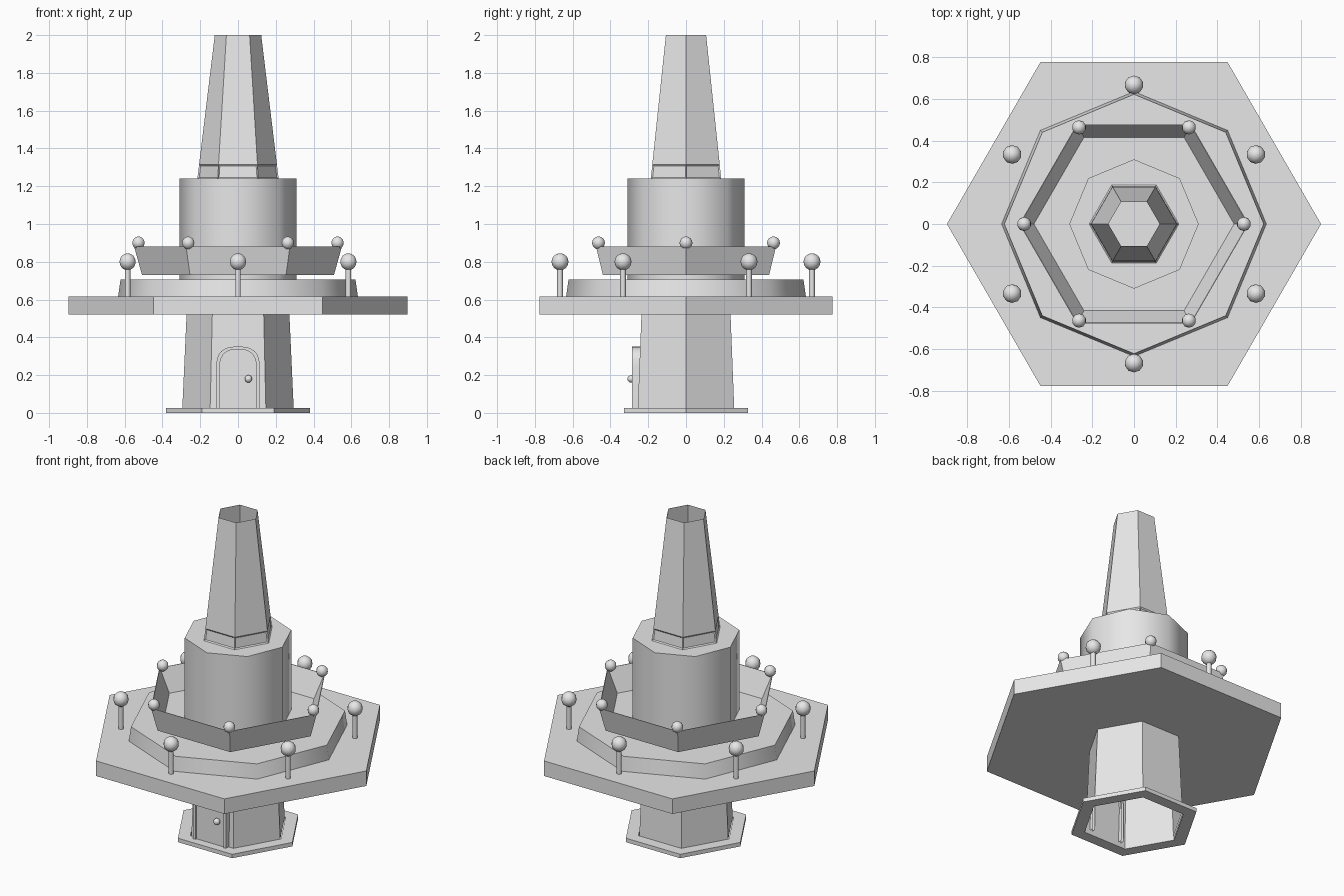
import bpy, bmesh, math

if "Cube" in bpy.data.objects:
    bpy.data.objects.remove(bpy.data.objects["Cube"])

grey = bpy.data.materials.new("stone grey")
grey.diffuse_color = (0.8, 0.8, 0.8, 1)
grey.use_nodes = True
grey.node_tree.nodes["Principled BSDF"].inputs["Base Color"].default_value = grey.diffuse_color


def finish(bm, name, smooth=None):
    """Turn a bmesh into a named, coloured object."""
    me = bpy.data.meshes.new(name)
    bm.to_mesh(me)
    bm.free()
    ob = bpy.data.objects.new(name, me)
    bpy.context.collection.objects.link(ob)
    me.materials.append(grey)
    if smooth:
        bpy.ops.object.select_all(action='DESELECT')
        ob.select_set(True)
        bpy.context.view_layer.objects.active = ob
        bpy.ops.object.shade_smooth_by_angle(angle=math.radians(smooth))
    return ob


def loft(sides, rings, cap_start=False, cap_end=False, closed=False):
    """Stack regular polygons given as (radius, z), first corner on +x."""
    bm = bmesh.new()
    loops = [[bm.verts.new((r * math.cos(math.tau * i / sides),
                            r * math.sin(math.tau * i / sides), z))
              for i in range(sides)] for r, z in rings]
    pairs = list(zip(loops, loops[1:]))
    if closed:
        pairs.append((loops[-1], loops[0]))
    for a, b in pairs:
        for i in range(sides):
            j = (i + 1) % sides
            bm.faces.new((a[i], a[j], b[j], b[i]))
    if cap_start:
        bm.faces.new(loops[0][::-1])
    if cap_end:
        bm.faces.new(loops[-1])
    return bm


def ball(name, loc, radius):
    bm = bmesh.new()
    bmesh.ops.create_uvsphere(bm, u_segments=10, v_segments=8, radius=radius)
    bmesh.ops.translate(bm, verts=bm.verts, vec=loc)
    finish(bm, name, 60)


# Open foot ring and hollow lower tower
finish(loft(6, [(.3, 0), (.38, 0), (.38, .025), (.3, .025)], closed=True), "foot_ring")
finish(loft(6, [(.295, .02), (.272, .525)]), "lower_tower")

# Wide hexagonal deck with a tapered octagonal step
finish(loft(6, [(.897, .52), (.897, .615)], True, True), "deck")
finish(loft(8, [(.635, .614), (.622, .705)], True, True), "octagon_step", 50)

# Octagonal drum
finish(loft(8, [(.31, .70), (.31, 1.24)], True, True), "drum", 50)

# Flared balcony with a floor
finish(loft(6, [(.508, .73), (.55, .88), (.546, .88), (.48, .737)], True, True), "balcony")

# Open hexagonal spire with recessed windows in its lowest band
bm = loft(6, [(.215, 1.24), (.206, 1.315), (.123, 2.0)])
bm.normal_update()
band = [f for f in bm.faces if f.calc_center_median().z < 1.3]
bmesh.ops.inset_individual(bm, faces=band, thickness=.01, depth=-.006)
finish(bm, "spire")

# Lamp posts around the deck, balls on the balcony corners
for k in range(6):
    a = math.radians(30 + 60 * k)
    x, y = .675 * math.cos(a), .667 * math.sin(a)
    bm = bmesh.new()
    bmesh.ops.create_cone(bm, cap_ends=True, segments=10, radius1=.015, radius2=.015, depth=.17)
    bmesh.ops.translate(bm, verts=bm.verts, vec=(x, y, .695))
    finish(bm, "lamp_post", 50)
    ball("lamp_ball", (x, y, .80), .045)
    b = math.radians(60 * k)
    ball("balcony_ball", (.527 * math.cos(b), .535 * math.sin(b), .90), .034)


def arch(w, top, n=12):
    """Door outline in x, z with rounded shoulders."""
    pts = [(w, .024)]
    for i in range(n + 1):
        t = math.pi * i / n
        c, s = math.cos(t), max(math.sin(t), 0)
        pts.append((w * math.copysign(abs(c) ** .75, c), top - .11 + .11 * s ** .75))
    return pts + [(-w, .024)]


# Arched door frame
bm = bmesh.new()
outer, inner = arch(.115, .352), arch(.098, .337)
section = [(outer, -.23), (outer, -.285), (inner, -.285), (inner, -.23)]
rows = [[bm.verts.new((x, y, z)) for x, z in prof] for prof, y in section]
for a, b in zip(rows, rows[1:]):
    for i in range(len(a) - 1):
        bm.faces.new((a[i], a[i + 1], b[i + 1], b[i]))
bmesh.ops.recalc_face_normals(bm, faces=bm.faces)
if sum(f.normal.y for f in bm.faces) > 0:
    bmesh.ops.reverse_faces(bm, faces=bm.faces)
finish(bm, "door_frame", 40)

# Door panel
bm = bmesh.new()
face = bm.faces.new([bm.verts.new((x, -.275, z)) for x, z in inner])
face.normal_update()
if face.normal.y > 0:
    face.normal_flip()
finish(bm, "door")

# Door knob
ball("door_knob", (.055, -.29, .18), .02)
